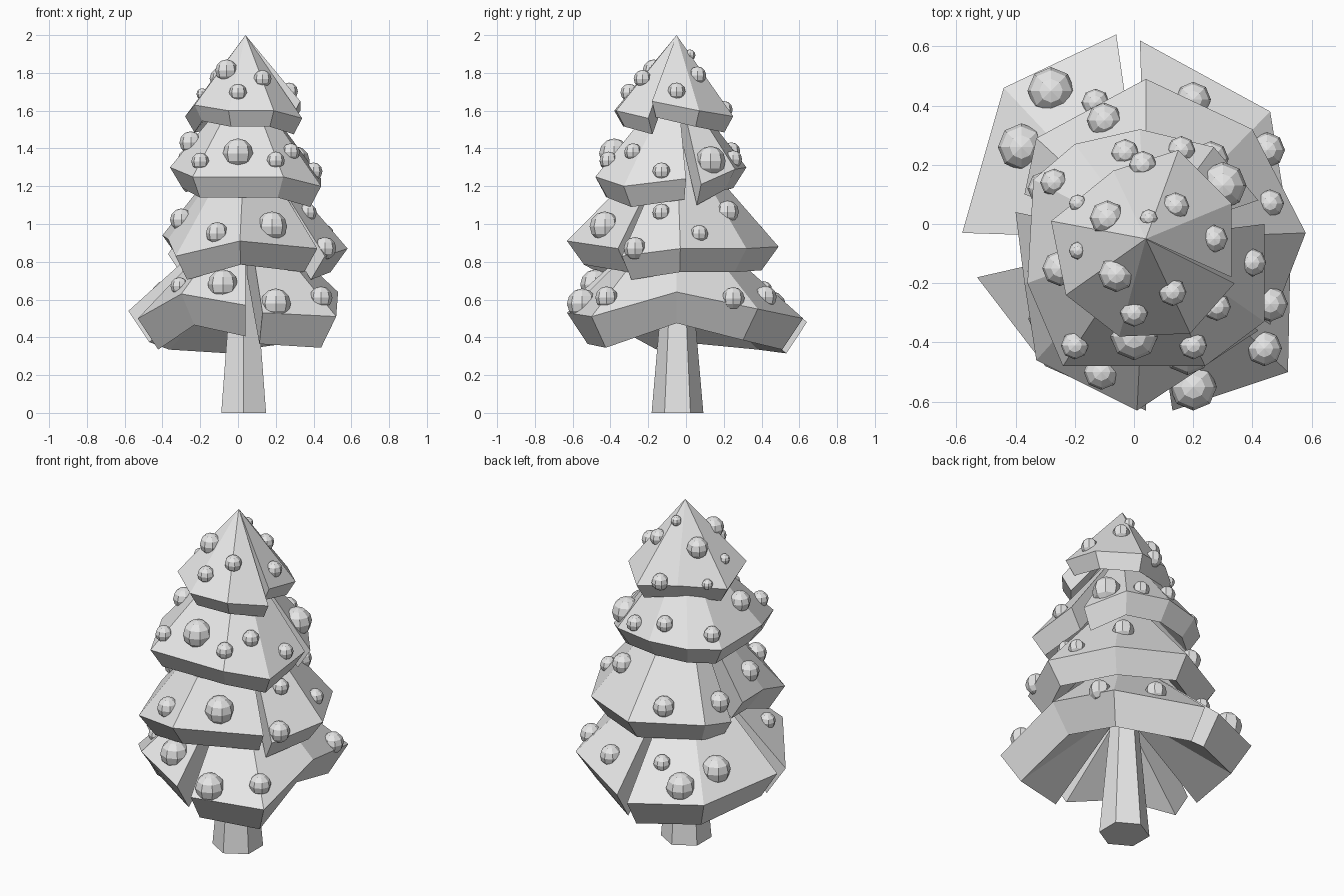
import bpy
import bmesh
from mathutils import Matrix, Vector
from mathutils.bvhtree import BVHTree

if "Cube" in bpy.data.objects:
    bpy.data.objects.remove(bpy.data.objects["Cube"], do_unlink=True)

AXIS = Vector((.04, -.05, 0))
UP = Vector((0, 0, 1))
LARGE, MEDIUM, SMALL, TINY = .08, .06, .047, .03

grey = bpy.data.materials.new("plain_grey")
grey.use_nodes = True
grey.diffuse_color = (.8, .8, .8, 1)
grey.node_tree.nodes["Principled BSDF"].inputs["Base Color"].default_value = grey.diffuse_color


def finish(bm, name):
    """Turn a bmesh into a flat-shaded grey object."""
    bmesh.ops.recalc_face_normals(bm, faces=bm.faces[:])
    mesh = bpy.data.meshes.new(name)
    bm.to_mesh(mesh)
    bm.free()
    mesh.materials.append(grey)
    obj = bpy.data.objects.new(name, mesh)
    bpy.context.scene.collection.objects.link(obj)


def add_bough(bm, rim, top, drop, inset):
    """Add one thick fan of foliage: apex to rim, closed underneath and at both ends."""
    outer, inner = [], []
    for point in rim:
        edge = Vector(point)
        inward = AXIS - edge
        inward.z = 0
        outer.append(bm.verts.new(edge))
        inner.append(bm.verts.new(edge + inward.normalized() * inset - UP * drop))
    apex = bm.verts.new(AXIS + UP * top)
    under = bm.verts.new(AXIS + UP * (top - 2 * drop))
    for a, b, c, d in zip(outer, outer[1:], inner[1:], inner):
        bm.faces.new((apex, a, b))
        bm.faces.new((under, c, d))
        bm.faces.new((a, d, c, b))
    for a, d in ((outer[0], inner[0]), (outer[-1], inner[-1])):
        bm.faces.new((apex, a, d, under))


def make_tier(name, boughs, ornaments, **shape):
    """Build a foliage tier and rest its ball ornaments on the slopes."""
    foliage = bmesh.new()
    for rim in boughs:
        add_bough(foliage, rim, **shape)
    slopes = BVHTree.FromBMesh(foliage)
    finish(foliage, name + "_foliage")

    balls = bmesh.new()
    for radius, spots in ornaments.items():
        for x, y in spots:
            seat = slopes.ray_cast(Vector((x, y, 3)), -UP)[0]
            bmesh.ops.create_uvsphere(balls, u_segments=8, v_segments=6, radius=radius,
                                      matrix=Matrix.Translation(seat))
    finish(balls, name + "_ornaments")


# Trunk: tapered hexagon
trunk = bmesh.new()
bmesh.ops.create_cone(trunk, cap_ends=True, segments=6, radius1=.137, radius2=.05, depth=1,
                      matrix=Matrix.Translation((.03, -.045, .5)))
finish(trunk, "trunk")

# Top tier: one fan with a stepped slit
make_tier(
    "top_tier",
    boughs=[[(.33, -.18, 1.65), (.33, .07, 1.6), (.15, .25, 1.57), (-.07, .18, 1.6),
             (-.28, .01, 1.57), (-.23, -.24, 1.63), (-.05, -.38, 1.6), (.19, -.37, 1.6),
             (.34, -.2, 1.56)]],
    ornaments={
        MEDIUM: [(-.09, .02), (-.06, -.17)],
        SMALL: [(.03, .2), (.14, .06), (.27, -.05), (.13, -.23), (0, -.3)],
        TINY: [(-.19, .07), (.05, .02), (-.19, -.09)],
    },
    top=2, drop=.085, inset=.05)

# Upper tier: one fan with a broad flat facet at the front
make_tier(
    "upper_tier",
    boughs=[[(.42, .08, 1.21), (.27, .26, 1.29), (.02, .32, 1.3), (-.2, .27, 1.29),
             (-.34, .15, 1.28), (-.36, -.2, 1.3), (-.24, -.48, 1.25), (.24, -.48, 1.25),
             (.44, -.33, 1.2), (.44, 0, 1.24)]],
    ornaments={
        LARGE: [(.3, .13), (0, -.38)],
        MEDIUM: [(-.25, -.15)],
        SMALL: [(-.03, .24), (-.27, .14), (.16, .25), (-.2, -.41), (.2, -.41),
                (.28, -.28), (.4, -.13)],
    },
    top=1.78, drop=.11, inset=.07)

# Middle tier: two boughs
make_tier(
    "middle_tier",
    boughs=[
        [(.46, -.34, .83), (.58, -.03, .87), (.4, .32, .87), (.04, .49, .88),
         (-.33, .29, .88), (-.37, .1, .84)],
        [(-.4, .04, .94), (-.37, -.2, .92), (-.33, -.46, .83), (.01, -.63, .91),
         (.42, -.36, .87)],
    ],
    ornaments={
        LARGE: [(.18, -.43)],
        MEDIUM: [(-.1, .35), (.46, -.27), (-.11, -.5), (-.3, -.16), (.26, .22), (-.3, .12)],
        SMALL: [(.37, -.13), (.46, .07)],
    },
    top=1.5, drop=.125, inset=.09)

# Bottom tier: three wide drooping boughs
make_tier(
    "bottom_tier",
    boughs=[
        [(.13, -.63, .53), (.52, -.5, .51), (.53, -.05, .64), (.46, .38, .55), (.02, .62, .5)],
        [(-.06, .64, .48), (-.44, .46, .5), (-.58, -.03, .54)],
        [(-.53, -.18, .5), (-.3, -.48, .63), (.04, -.63, .57)],
    ],
    ornaments={
        LARGE: [(-.28, .45), (-.38, .26), (.2, -.55), (-.08, -.48)],
        MEDIUM: [(.2, .42), (.45, .25), (.44, -.42)],
        SMALL: [(-.31, -.32), (-.13, .41)],
    },
    top=1.1, drop=.165, inset=.11)
